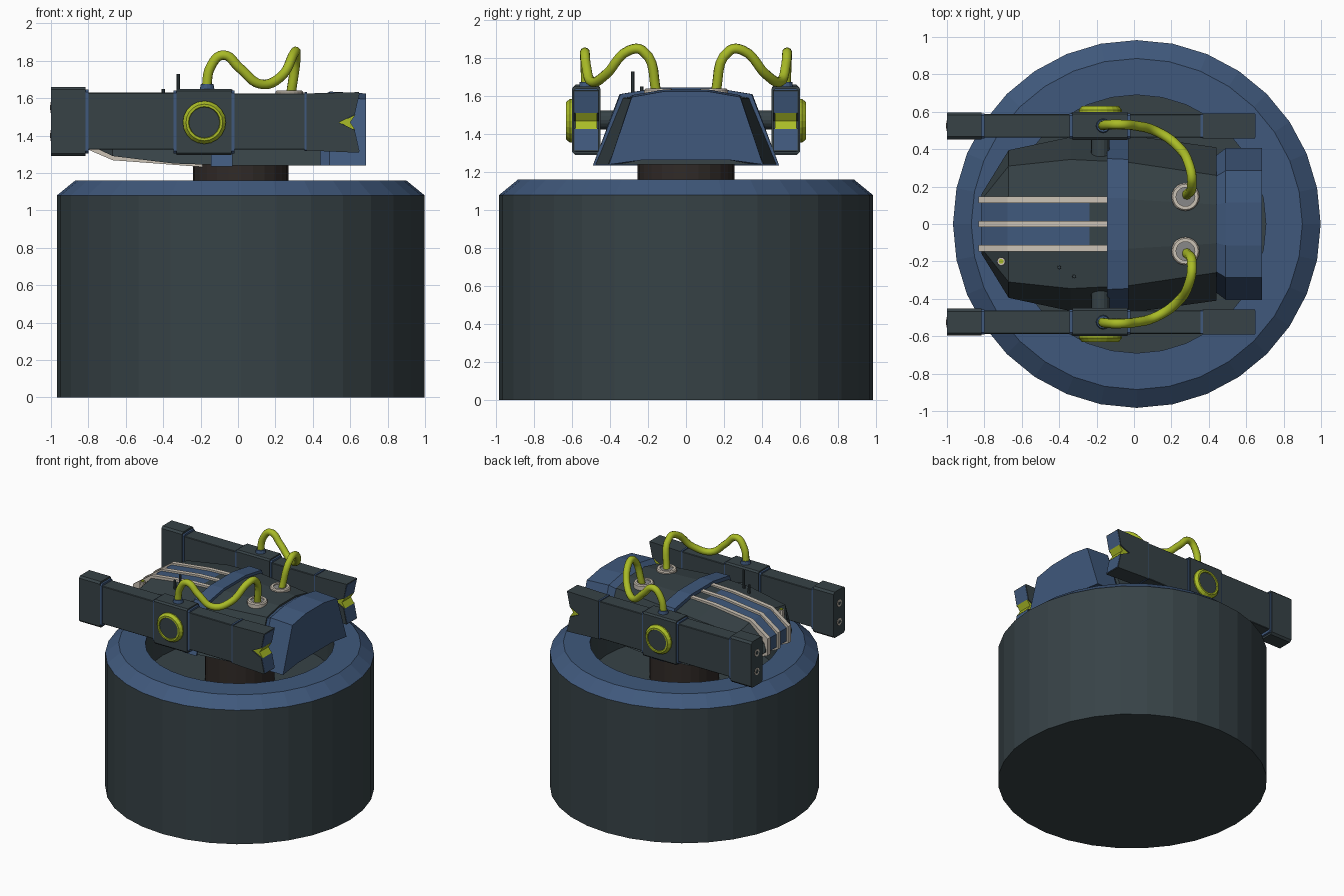
import bpy, bmesh, math
from mathutils import Vector

if "Cube" in bpy.data.objects:
    bpy.data.objects.remove(bpy.data.objects["Cube"])

def mat(name, c):
    m = bpy.data.materials.new(name)
    m.diffuse_color = (*c, 1)
    m.use_nodes = True
    m.node_tree.nodes["Principled BSDF"].inputs["Base Color"].default_value = m.diffuse_color
    return m

DARK = mat("dark_slate", (0.038, 0.055, 0.062))
BLUE = mat("blue", (0.05, 0.098, 0.2))
GREEN = mat("lime", (0.4, 0.5, 0.02))
BEIGE = mat("beige", (0.6, 0.54, 0.46))
BROWN = mat("brown", (0.03, 0.023, 0.02))
GREY = mat("grey", (0.25, 0.25, 0.25))

def loft(name, rings, m, caps=(True, True)):
    """Skin a list of equal-length point rings."""
    bm = bmesh.new()
    vs = [[bm.verts.new(p) for p in r] for r in rings]
    n = len(vs[0])
    for a, b in zip(vs, vs[1:]):
        for i in range(n):
            j = (i + 1) % n
            bm.faces.new((a[i], a[j], b[j], b[i]))
    if caps[0]:
        bm.faces.new(vs[0][::-1])
    if caps[1]:
        bm.faces.new(vs[-1])
    bmesh.ops.recalc_face_normals(bm, faces=bm.faces)
    me = bpy.data.meshes.new(name)
    bm.to_mesh(me)
    bm.free()
    me.materials.append(m)
    ob = bpy.data.objects.new(name, me)
    bpy.context.collection.objects.link(ob)
    return ob

def turned(name, prof, m, center=(0, 0), n=32, axis='z', caps=(True, True)):
    """Revolve (radius, height) pairs about an axis; center holds the other two coordinates."""
    rings = []
    for r, h in prof:
        ring = []
        for k in range(n):
            a = 2 * math.pi * k / n
            u, v = center[0] + r * math.cos(a), center[1] + r * math.sin(a)
            ring.append({'z': (u, v, h), 'y': (u, h, v), 'x': (h, u, v)}[axis])
        rings.append(ring)
    return loft(name, rings, m, caps)

def slab(name, prof, y0, y1, m):
    """Extrude an x-z profile along y."""
    return loft(name, [[(x, y, z) for x, z in prof] for y in (y0, y1)], m)

def hull_rings(secs):
    """Sections: x, half width top, z top, half width bottom, z bottom."""
    return [[(x, -wb, zb), (x, -wt, zt - .035), (x, -.4 * wt, zt), (x, .4 * wt, zt),
             (x, wt, zt - .035), (x, wb, zb)] for x, wt, zt, wb, zb in secs]

def block(name, x0, x1, y0, y1, z0, z1, m, bev=0.012):
    """Bar along x with chamfered long edges."""
    def ring(x):
        return [(x, y0 + bev, z0), (x, y1 - bev, z0), (x, y1, z0 + bev), (x, y1, z1 - bev),
                (x, y1 - bev, z1), (x, y0 + bev, z1), (x, y0, z1 - bev), (x, y0, z0 + bev)]
    return loft(name, [ring(x0), ring(x1)], m)

# Base drum, blue rim, recessed well and neck
C = (0.015, 0)
turned("base_drum", [(.983, 0), (.983, 1.08)], DARK, C, caps=(True, False))
turned("base_rim", [(.983, 1.08), (.885, 1.16), (.69, 1.16)], BLUE, C, caps=(False, False))
well = turned("base_well", [(.69, 1.16), (.69, .88)], DARK, C, caps=(False, True))
well.data.flip_normals()
turned("neck", [(.255, .88), (.255, 1.3)], BROWN, C, 24)

# Turret hull
loft("hull", hull_rings([(-.815, .13, 1.45, .16, 1.36), (-.67, .31, 1.565, .395, 1.29),
                         (-.34, .345, 1.605, .465, 1.25), (-.03, .33, 1.625, .475, 1.24),
                         (.44, .26, 1.62, .41, 1.24)]), DARK)
loft("hull_band", hull_rings([(-.145, .35, 1.645, .49, 1.235), (-.03, .345, 1.645, .49, 1.235)]), BLUE)

# Rear blue block with an underside notch
def rear(x, wt, zt, wb):
    return [(x, -wb, 1.24), (x, -wt, zt - .03), (x, -.4 * wt, zt), (x, .4 * wt, zt),
            (x, wt, zt - .03), (x, wb, 1.24), (x, .22, 1.265), (x, -.22, 1.265)]
loft("rear_block", [rear(.43, .25, 1.6, .36), rear(.49, .285, 1.635, .405), rear(.685, .285, 1.625, .405)], BLUE)

# Nose panel and wrap-around stripes
def nose(o):
    return [(-.14, 1.607 + o), (-.34, 1.60 + o), (-.675, 1.56 + o), (-.81 - o, 1.45 + o),
            (-.81 - o, 1.36 - o), (-.67, 1.29 - o), (-.14, 1.25 - o)]
slab("nose_panel", nose(.008), -.13, .13, BLUE)
for y in (-.13, 0, .13):
    slab("nose_stripe", nose(.022), y - .017, y + .017, BEIGE)

# Antennas and nose sensor
turned("antenna_tall", [(.011, 1.56), (.009, 1.73)], DARK, (-.32, -.28), 8)
turned("antenna_short", [(.011, 1.56), (.009, 1.65)], DARK, (-.4, -.232), 8)
turned("nose_sensor", [(.025, 1.45), (.022, 1.545)], BEIGE, (-.71, -.2), 10)
turned("nose_sensor_lens", [(.013, 1.5), (.013, 1.552)], GREEN, (-.71, -.2), 10)

# Cable path from gun to hull, for the +y side
PATH = [(-.17, .525, 1.64), (-.145, .53, 1.77), (-.08, .532, 1.83), (.01, .525, 1.76),
        (.12, .495, 1.675), (.23, .42, 1.715), (.30, .30, 1.84), (.31, .23, 1.84), (.28, .15, 1.60)]

for s in (1, -1):
    tag = "left" if s > 0 else "right"
    def n(t):
        return f"{tag}_{t}"
    def bar(t, x0, x1, ya, yb, z0, z1, m, bev=.012):
        y0, y1 = sorted((s * ya, s * yb))
        return block(n(t), x0, x1, y0, y1, z0, z1, m, bev)
    # Gun bar
    bar("gun_muzzle", -1, -.815, .452, .597, 1.29, 1.66, DARK, .015)
    bar("gun_muzzle_neck", -.825, -.8, .457, .592, 1.305, 1.645, BLUE)
    bar("gun_barrel", -.81, -.33, .462, .587, 1.325, 1.63, DARK, .004)
    bar("gun_collar_trim", -.345, -.02, .457, .592, 1.305, 1.64, BLUE)
    bar("gun_collar", -.33, -.035, .45, .6, 1.295, 1.65, DARK)
    bar("gun_body", -.03, .38, .462, .587, 1.325, 1.625, DARK, .004)
    bar("gun_tail_trim", .355, .37, .46, .589, 1.318, 1.632, BLUE, .004)
    # Notched tail with lime wedge
    slab(n("gun_tail"), [(.365, 1.32), (.648, 1.308), (.622, 1.43), (.54, 1.47), (.622, 1.51),
                         (.648, 1.632), (.365, 1.625)], s * .457, s * .592, DARK)
    for z0, z1 in ((1.315, 1.43), (1.51, 1.625)):
        e = (.65, .624) if z0 < 1.4 else (.624, .65)
        slab(n("gun_tail_plate"), [(e[0] - .01, z0), (e[0], z0), (e[1], z1), (e[1] - .01, z1)],
             s * .462, s * .587, BLUE)
    slab(n("gun_tail_wedge"), [(.54, 1.47), (.628, 1.428), (.6, 1.47), (.628, 1.512)], s * .467, s * .582, GREEN)
    # Twin muzzle bores
    for z in (1.4, 1.55):
        turned(n("muzzle_ring"), [(.032, -.98), (.028, -1.003)], BEIGE, (s * .525, z), 12, 'x')
        turned(n("muzzle_bore"), [(.014, -.98), (.014, -1.005)], DARK, (s * .525, z), 12, 'x')
    # Pivot hub and shaft
    turned(n("hub_ring"), [(.115, s * .59), (.115, s * .61), (.098, s * .632), (.085, s * .632), (.08, s * .615)],
           GREEN, (-.18, 1.47), 20, 'y')
    turned(n("hub_cap"), [(.082, s * .6), (.082, s * .624)], DARK, (-.18, 1.47), 20, 'y')
    turned(n("pivot_shaft"), [(.05, s * .34), (.05, s * .47)], DARK, (-.18, 1.475), 16, 'y')
    # Cable with sockets
    turned(n("gun_socket"), [(.04, 1.64), (.034, 1.675)], BLUE, (-.165, s * .525), 12)
    turned(n("hull_socket"), [(.075, 1.58), (.075, 1.632), (.068, 1.64), (.05, 1.64), (.05, 1.625)],
           BEIGE, (.275, s * .145), 20)
    turned(n("hull_socket_core"), [(.05, 1.6), (.05, 1.63)], GREY, (.275, s * .145), 20)
    cu = bpy.data.curves.new(n("cable"), 'CURVE')
    cu.dimensions = '3D'
    cu.bevel_depth = .026
    cu.bevel_resolution = 3
    cu.resolution_u = 6
    sp = cu.splines.new('BEZIER')
    sp.bezier_points.add(len(PATH) - 1)
    for bp, p in zip(sp.bezier_points, PATH):
        bp.co = Vector((p[0], s * p[1], p[2]))
        bp.handle_left_type = bp.handle_right_type = 'AUTO'
    cu.materials.append(GREEN)
    bpy.context.collection.objects.link(bpy.data.objects.new(n("cable"), cu))
